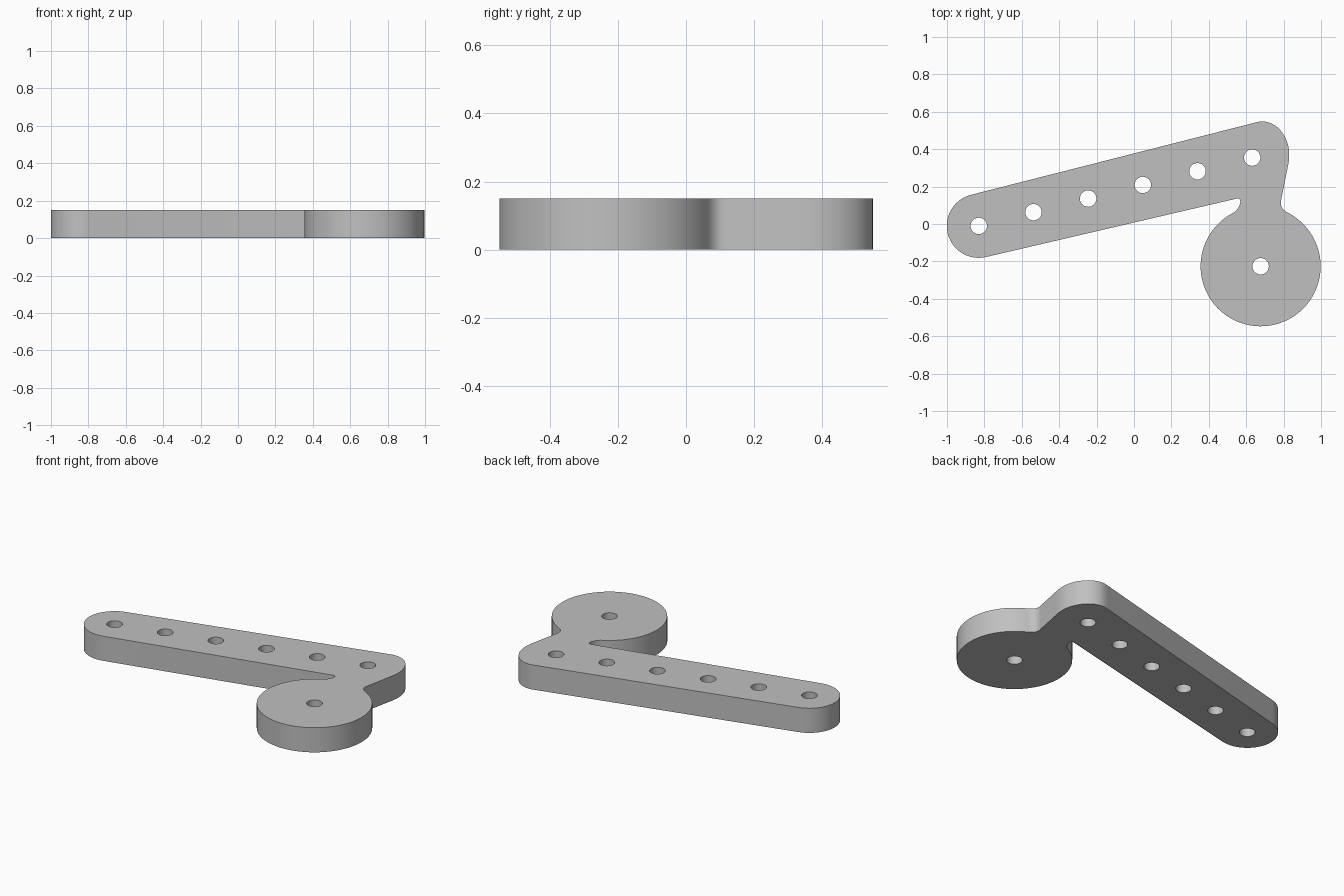
import bpy
import bmesh
import math
from mathutils import Vector
from mathutils.geometry import interpolate_bezier

cube = bpy.data.objects.get("Cube")
if cube:
    bpy.data.objects.remove(cube, do_unlink=True)

THICKNESS = 0.151
HOLE_RADIUS = 0.044
ARM_START = Vector((-0.83, -0.01))
ARM_END = Vector((0.632, 0.355))
DISC = Vector((0.677, -0.226))


def arc(center, radius, start, end, steps):
    """Points along an arc, angles in degrees."""
    angles = [math.radians(start + (end - start) * i / steps) for i in range(steps + 1)]
    return [center + radius * Vector((math.cos(a), math.sin(a))) for a in angles]


def bezier(p0, h0, h1, p1, steps=12):
    """Interior and end points of a cubic curve."""
    return [Vector(p[:2]) for p in interpolate_bezier(
        Vector(p0), Vector(h0), Vector(h1), Vector(p1), steps + 1)]


def clean(points):
    """Drop repeated neighbours where segments meet."""
    return [p for i, p in enumerate(points) if (p - points[i - 1]).length > 0.002]


# Outline, clockwise: round arm end, elbow, neck, disc, neck
outline = arc(ARM_START, 0.171, -76.9, -255.7, 28)
outline += bezier((0.62, 0.535), (0.645, 0.542), (0.665, 0.548), (0.685, 0.548), 4)
outline += bezier((0.685, 0.548), (0.765, 0.548), (0.83, 0.467), (0.83, 0.37), 16)
outline += bezier((0.83, 0.37), (0.83, 0.345), (0.826, 0.325), (0.822, 0.305), 5)
outline += bezier((0.788, 0.135), (0.778, 0.095), (0.79, 0.075), (0.835, 0.054))
outline += arc(DISC, 0.321, 60.5, -241.5, 60)
outline += bezier((0.525, 0.056), (0.565, 0.075), (0.586, 0.143), (0.55, 0.136))
outline = clean(outline)

# Evenly spaced arm holes and the disc hole
hole_centers = [ARM_START.lerp(ARM_END, i / 5) for i in range(6)] + [DISC]
loops = [outline] + [arc(c, HOLE_RADIUS, 0, 360, 24)[:-1] for c in hole_centers]

# Fill the pierced outline and extrude it
bm = bmesh.new()
edges = []
for loop in loops:
    verts = [bm.verts.new((p.x, p.y, 0)) for p in loop]
    edges += [bm.edges.new((verts[i - 1], v)) for i, v in enumerate(verts)]
bmesh.ops.triangle_fill(bm, edges=edges, use_beauty=True, use_dissolve=False)
result = bmesh.ops.extrude_face_region(bm, geom=bm.faces[:])
top_verts = [g for g in result["geom"] if isinstance(g, bmesh.types.BMVert)]
bmesh.ops.translate(bm, verts=top_verts, vec=(0, 0, THICKNESS))
bmesh.ops.recalc_face_normals(bm, faces=bm.faces[:])

mesh = bpy.data.meshes.new("lever_arm")
bm.to_mesh(mesh)
bm.free()
lever = bpy.data.objects.new("lever_arm", mesh)
bpy.context.collection.objects.link(lever)

# Plain grey finish
grey = bpy.data.materials.new("plain_grey")
grey.use_nodes = True
color = (0.53, 0.53, 0.53, 1)
grey.diffuse_color = color
grey.node_tree.nodes["Principled BSDF"].inputs["Base Color"].default_value = color
mesh.materials.append(grey)

bpy.ops.object.select_all(action="DESELECT")
lever.select_set(True)
bpy.context.view_layer.objects.active = lever
bpy.ops.object.shade_smooth_by_angle(angle=math.radians(30))
